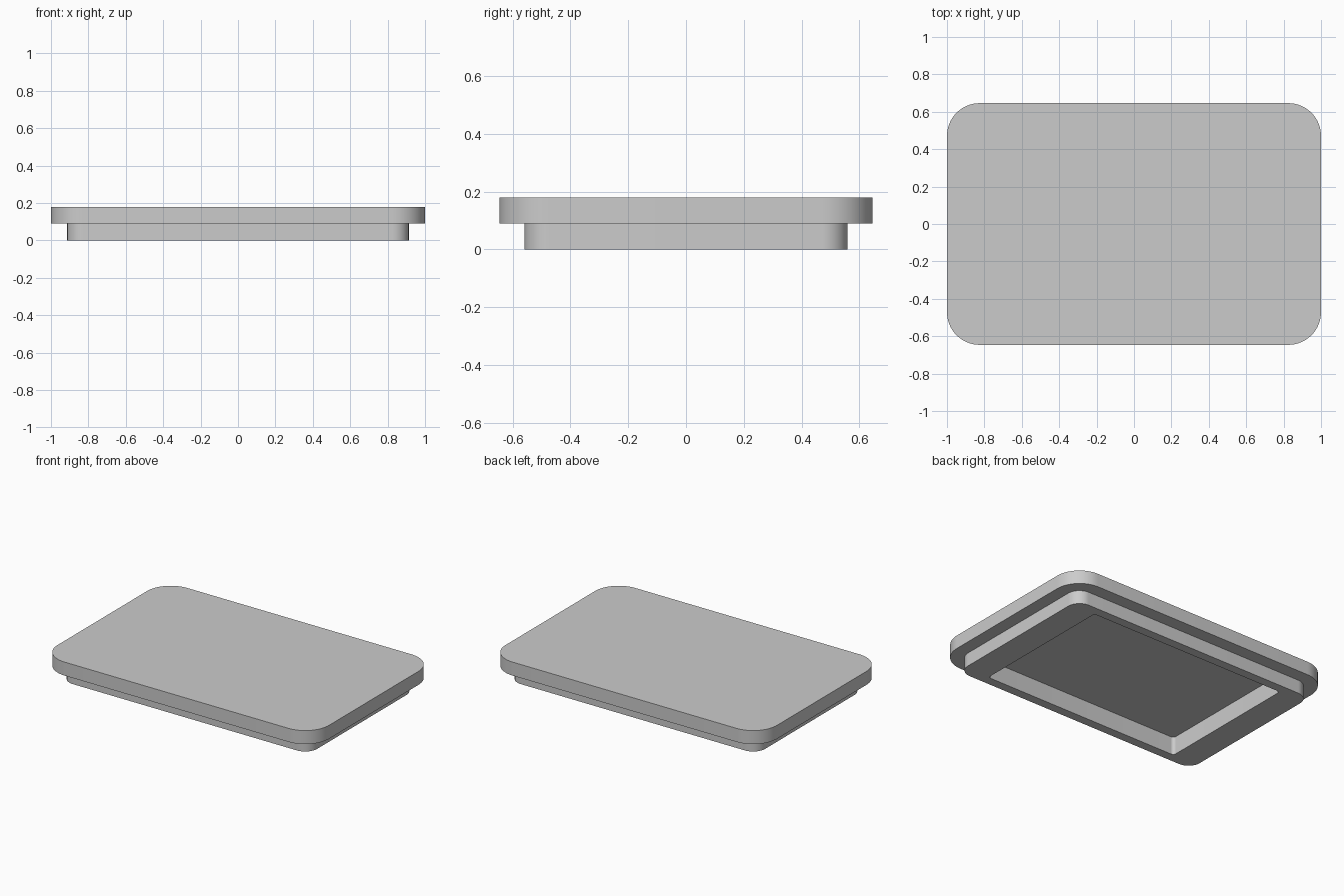
import bpy, bmesh
from math import cos, sin, pi, radians

cube = bpy.data.objects.get("Cube")
if cube:
    bpy.data.objects.remove(cube, do_unlink=True)

CORNER_STEPS = 16


def rounded_loop(bm, half_x, half_y, radius, z):
    """Closed rounded rectangle, counter-clockwise from above."""
    verts = []
    for quarter, (sx, sy) in enumerate([(1, 1), (-1, 1), (-1, -1), (1, -1)]):
        for i in range(CORNER_STEPS + 1):
            a = (quarter + i / CORNER_STEPS) * pi / 2
            verts.append(bm.verts.new((sx * (half_x - radius) + radius * cos(a),
                                       sy * (half_y - radius) + radius * sin(a), z)))
    return verts


# Plain grey material
grey = bpy.data.materials.new("light grey")
grey.use_nodes = True
colour = (0.6, 0.6, 0.6, 1)
grey.diffuse_color = colour
grey.node_tree.nodes["Principled BSDF"].inputs["Base Color"].default_value = colour

# Outlines from the recess ceiling, round the stepped rim, to the flat top
lid, rim, recess = (1.0, 0.646, 0.175), (0.913, 0.559, 0.088), (0.73, 0.498, 0.022)
outlines = [(recess, 0.12), (recess, 0), (rim, 0), (rim, 0.09), (lid, 0.09), (lid, 0.18)]

bm = bmesh.new()
loops = [rounded_loop(bm, *shape, z) for shape, z in outlines]
for low, high in zip(loops, loops[1:]):
    for i in range(len(low)):
        j = (i + 1) % len(low)
        bm.faces.new((low[i], low[j], high[j], high[i]))

# Recess ceiling and top surface
bm.faces.new(loops[0][::-1])
bm.faces.new(loops[-1])
bmesh.ops.recalc_face_normals(bm, faces=bm.faces)

mesh = bpy.data.meshes.new("stepped_lid")
bm.to_mesh(mesh)
bm.free()
mesh.materials.append(grey)
obj = bpy.data.objects.new("stepped_lid", mesh)
bpy.context.collection.objects.link(obj)

# Smooth corners, crisp edges
bpy.ops.object.select_all(action='DESELECT')
obj.select_set(True)
bpy.context.view_layer.objects.active = obj
bpy.ops.object.shade_smooth_by_angle(angle=radians(30))
